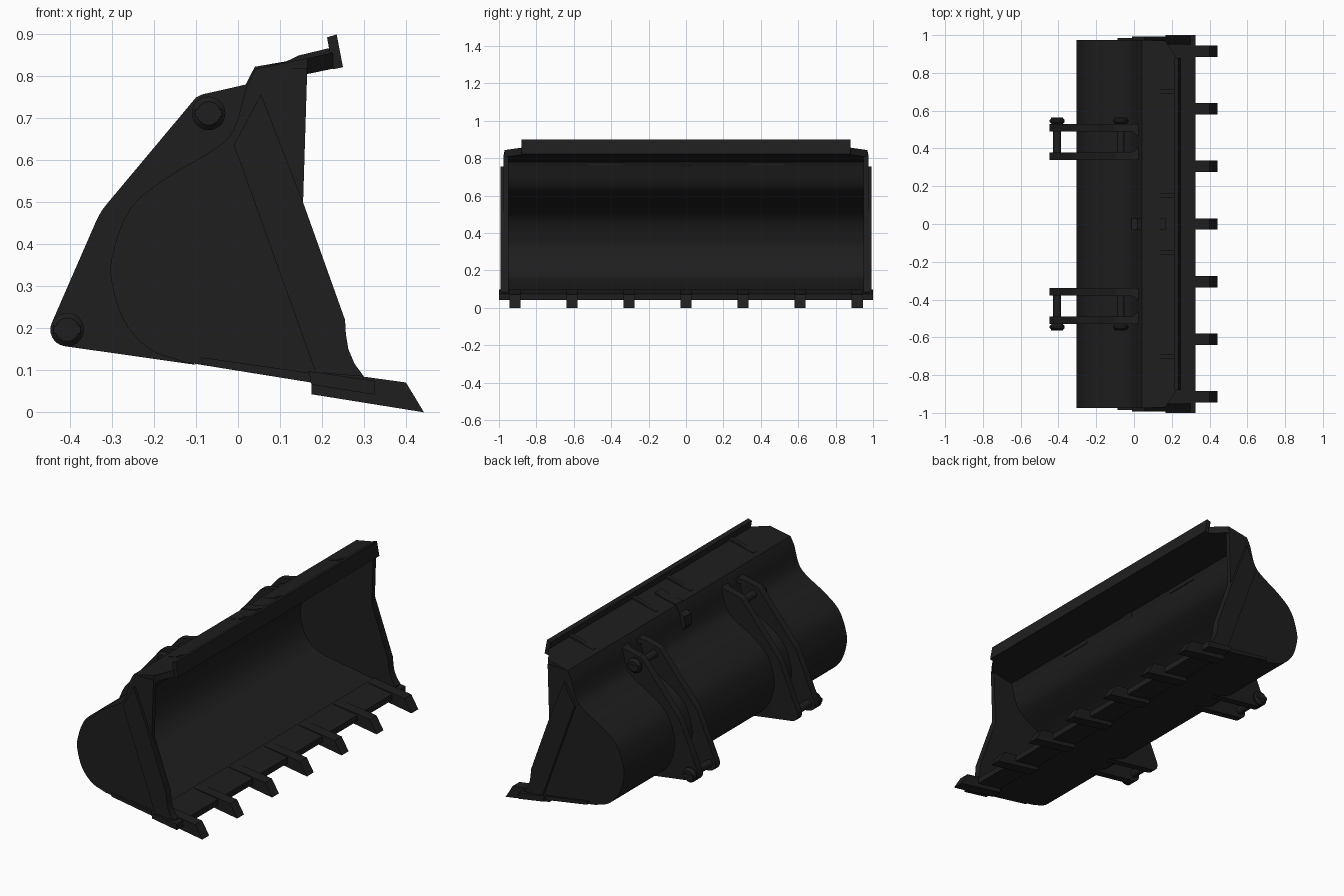
import bpy, bmesh
from math import radians, sin, cos, pi
from mathutils import Vector

if "Cube" in bpy.data.objects:
    bpy.data.objects.remove(bpy.data.objects["Cube"])

steel = bpy.data.materials.new("dark_steel")
steel.diffuse_color = (0.013, 0.013, 0.013, 1)
steel.use_nodes = True
steel.node_tree.nodes["Principled BSDF"].inputs["Base Color"].default_value = steel.diffuse_color


def finish(name, bm):
    bmesh.ops.recalc_face_normals(bm, faces=bm.faces)
    me = bpy.data.meshes.new(name)
    bm.to_mesh(me)
    bm.free()
    me.materials.append(steel)
    for p in me.polygons:
        p.use_smooth = True
    me.set_sharp_from_angle(angle=radians(28))
    ob = bpy.data.objects.new(name, me)
    bpy.context.collection.objects.link(ob)
    return ob


def extrude(name, lower, upper):
    """Solid between two matching outlines of 3D points."""
    bm = bmesh.new()
    a = [bm.verts.new(p) for p in lower]
    b = [bm.verts.new(p) for p in upper]
    bm.faces.new(a)
    bm.faces.new(b[::-1])
    n = len(a)
    for i in range(n):
        bm.faces.new((a[i], a[(i + 1) % n], b[(i + 1) % n], b[i]))
    return finish(name, bm)


def prism(name, pts, y0, y1):
    return extrude(name, [(x, y0, z) for x, z in pts], [(x, y1, z) for x, z in pts])


def sloped(name, pts, z0, slope, thick):
    low = [(x, y, z0 + slope * x) for x, y in pts]
    return extrude(name, low, [(x, y, z + thick) for x, y, z in low])


def pin(name, x, z, y0, y1, r, bevel=0.0):
    """Round pin along y, optionally with domed ends."""
    rows = [(y0, r - bevel), (y0 + bevel, r), (y1 - bevel, r), (y1, r - bevel)] if bevel else [(y0, r), (y1, r)]
    bm = bmesh.new()
    n = 28
    rings = [[bm.verts.new((x + q * cos(2 * pi * i / n), y, z + q * sin(2 * pi * i / n)))
              for i in range(n)] for y, q in rows]
    for a, b in zip(rings, rings[1:]):
        for i in range(n):
            bm.faces.new((a[i], a[(i + 1) % n], b[(i + 1) % n], b[i]))
    bm.faces.new(rings[0])
    bm.faces.new(rings[-1])
    return finish(name, bm)


def spline(pts, steps=5):
    """Smooth curve through the points."""
    P = [Vector(p) for p in pts]
    P = [2 * P[0] - P[1]] + P + [2 * P[-1] - P[-2]]
    out = []
    for a, b, c, d in zip(P, P[1:], P[2:], P[3:]):
        for i in range(steps):
            t = i / steps
            out.append(0.5 * (2 * b + (c - a) * t + (2 * a - 5 * b + 4 * c - d) * t * t
                              + (3 * b - a - 3 * c + d) * t ** 3))
    return out + [P[-2]]


def inset(path, d):
    out = []
    for i, p in enumerate(path):
        t = (path[min(i + 1, len(path) - 1)] - path[max(i - 1, 0)]).normalized()
        out.append(p + Vector((-t.y, t.x)) * d)
    return out


# Curved shell, open toward +x
back = spline([(0.02, 0.775), (-0.01, 0.675), (-0.057, 0.626), (-0.176, 0.555), (-0.258, 0.483),
               (-0.299, 0.376), (-0.300, 0.305), (-0.27, 0.215), (-0.21, 0.15), (-0.13, 0.12)])
outer = [Vector((0.042, 0.818))] + back + [Vector((0.18, 0.07))]
inner = inset(outer, 0.02)
prism("bucket_shell", [tuple(p) for p in outer + inner[::-1]], -0.955, 0.955)

# Side plates, stiffeners and lower skids
front_edge = [(0.30, 0.085), (0.278, 0.115), (0.263, 0.15), (0.257, 0.185), (0.255, 0.22), (0.155, 0.5)]
side = [tuple(p) for p in outer] + [(0.30, 0.055)] + front_edge + [(0.165, 0.82)]
stiffener = [(0.055, 0.757), (-0.01, 0.637), (0.185, 0.095)] + front_edge
skid = [(-0.088, 0.131), (-0.085, 0.113), (0.18, 0.07), (0.325, 0.047), (0.325, 0.072)]
for s in (-1, 1):
    prism("side_plate", side, s * 0.95, s * 0.975)
    prism("side_stiffener", stiffener, s * 0.97, s * 0.992)
    prism("side_skid", skid, s * 0.97, s * 0.986)

# Cutting edge
prism("cutting_edge", [(0.168, 0.098), (0.325, 0.075), (0.325, 0.042), (0.175, 0.066)], -1, 1)

# Teeth
tooth = [(0.175, 0.043), (0.443, 0.0), (0.40, 0.071), (0.298, 0.085), (0.18, 0.099), (0.175, 0.066)]
for i in range(-3, 4):
    y = i * 0.305
    prism("tooth", tooth, y - 0.03, y + 0.03)

# Spill guard with clipped corners and raised front lip
guard = [(0.042, 0.975), (0.165, 0.97), (0.24, 0.86)]
sloped("spill_guard", guard + [(x, -y) for x, y in guard[::-1]], 0.771, 0.21, 0.038)
prism("spill_lip", [(0.212, 0.893), (0.235, 0.9), (0.25, 0.822), (0.226, 0.817)], -0.88, 0.88)

# Guard ribs and centre stop
for y in (-0.7, -0.15, 0.15, 0.7):
    prism("guard_rib", [(0.07, 0.815), (0.07, 0.826), (0.115, 0.835), (0.145, 0.85), (0.22, 0.868), (0.22, 0.85)],
          y - 0.012, y + 0.012)
prism("centre_stop", [(0.17, 0.856), (0.145, 0.849), (0.115, 0.836), (0.04, 0.823), (0.018, 0.78), (-0.012, 0.768),
                      (-0.015, 0.71), (0.0, 0.69), (0.06, 0.8), (0.17, 0.83)], -0.03, 0.03)

# Mounting brackets: paired ears, collar and pins
ear_arc = [(-0.407 + 0.04 * cos(radians(a)), 0.197 + 0.04 * sin(radians(a))) for a in range(260, 150, -18)]
ear = ([(-0.1, 0.113)] + ear_arc + [(-0.338, 0.455), (-0.325, 0.48), (-0.31, 0.499), (-0.11, 0.738),
       (-0.1, 0.75), (-0.085, 0.757), (0.02, 0.781)]
       + [tuple(p) for p in inset(back, 0.008)])
for s in (-1, 1):
    for a, b in ((0.34, 0.378), (0.49, 0.53)):
        prism("bracket_ear", ear, s * a, s * b)
    notch = [(-0.022 + 0.05 * cos(radians(t)), s * (0.435 + 0.055 * sin(radians(t)))) for t in range(90, -91, -15)]
    collar = [(-0.085, s * 0.53), (0.04, s * 0.53), (0.04, s * 0.34), (-0.085, s * 0.34),
              (-0.085, s * 0.38)] + notch[::-1] + [(-0.085, s * 0.49)]
    sloped("bracket_collar", collar, 0.752, 0.22, 0.024)
    for x, z in ((-0.407, 0.197), (-0.07, 0.712)):
        y0, y1 = sorted((s * 0.345, s * 0.54))
        pin("bracket_pin", x, z, y0, y1, 0.021)
        y0, y1 = sorted((s * 0.528, s * 0.562))
        pin("pin_cap", x, z, y0, y1, 0.04, 0.012)
        prism("cap_bar", [(x - 0.032, z - 0.009), (x + 0.032, z - 0.009), (x + 0.032, z + 0.009),
                          (x - 0.032, z + 0.009)], s * 0.55, s * 0.565)
